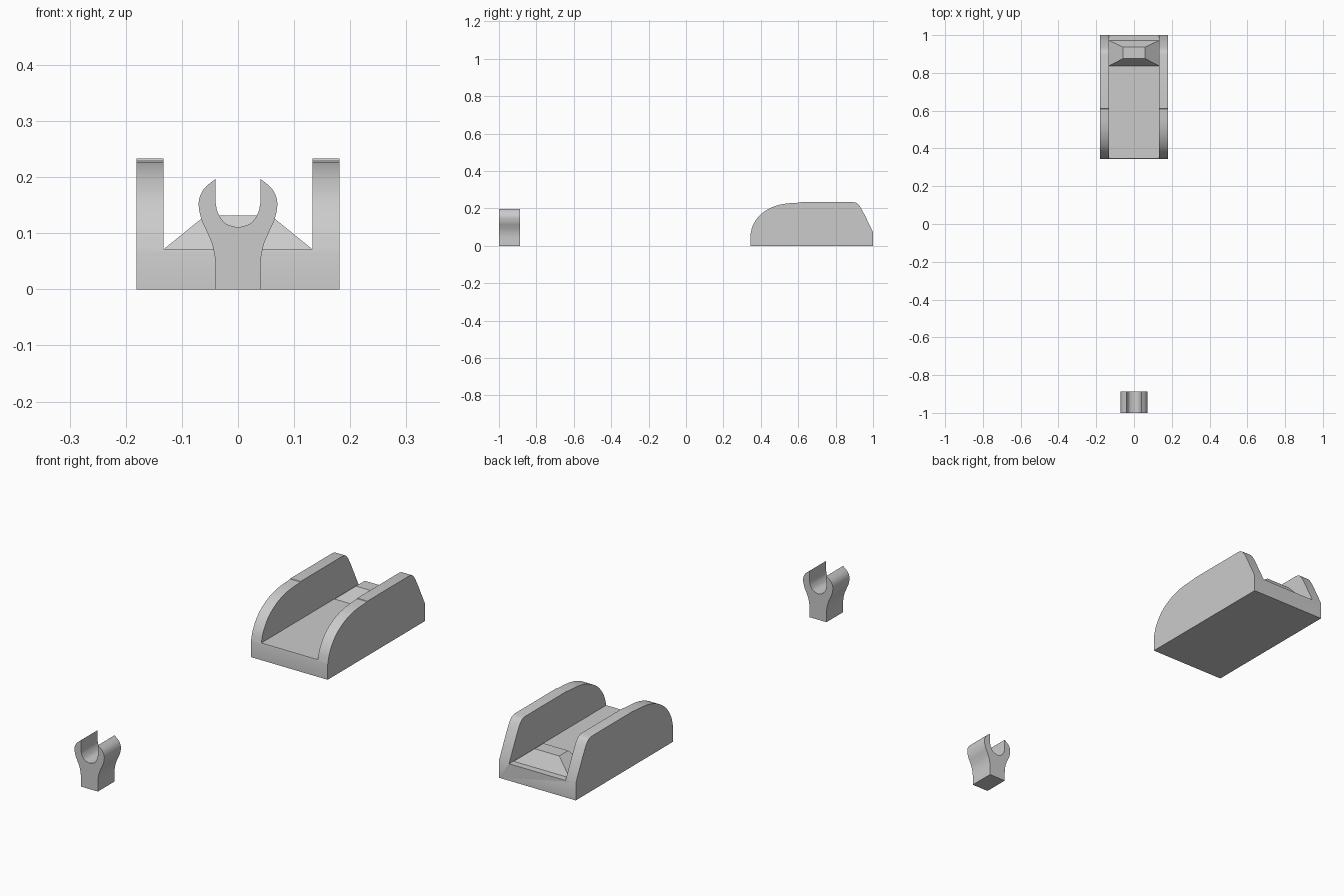
import bpy, bmesh
from mathutils import Vector

if "Cube" in bpy.data.objects:
    bpy.data.objects.remove(bpy.data.objects["Cube"])


def spline(pts, steps=5):
    """Smooth curve through 2D points (Catmull-Rom)."""
    p = [Vector(q) for q in pts]
    p = [2 * p[0] - p[1]] + p + [2 * p[-1] - p[-2]]
    out = []
    for a, b, c, d in zip(p, p[1:], p[2:], p[3:]):
        for i in range(steps):
            t = i / steps
            out.append(0.5 * (2 * b + (c - a) * t + (2 * a - 5 * b + 4 * c - d) * t * t
                              + (3 * b - a - 3 * c + d) * t ** 3))
    return [tuple(v) for v in out] + [tuple(pts[-1])]


def loft(name, loop_a, loop_b):
    """Closed solid between two matching loops of 3D points."""
    bm = bmesh.new()
    a = [bm.verts.new(v) for v in loop_a]
    b = [bm.verts.new(v) for v in loop_b]
    n = len(a)
    bm.faces.new(a)
    bm.faces.new(b[::-1])
    for i in range(n):
        j = (i + 1) % n
        bm.faces.new((a[j], a[i], b[i], b[j]))
    bmesh.ops.recalc_face_normals(bm, faces=bm.faces)
    me = bpy.data.meshes.new(name)
    bm.to_mesh(me)
    bm.free()
    ob = bpy.data.objects.new(name, me)
    bpy.context.collection.objects.link(ob)
    return ob


def activate(ob):
    bpy.ops.object.select_all(action='DESELECT')
    ob.select_set(True)
    bpy.context.view_layer.objects.active = ob


def rect(x, y0, y1, z):
    return [(-x, y0, z), (x, y0, z), (x, y1, z), (-x, y1, z)]


# cradle: side silhouette extruded across x, with an open channel cut through
front = spline([(0.345, 0.065), (0.358, 0.11), (0.385, 0.153), (0.42, 0.184),
                (0.47, 0.21), (0.53, 0.225), (0.61, 0.231)])
back = spline([(0.895, 0.233), (0.915, 0.227), (0.932, 0.207), (0.95, 0.175)], 4)
side = [(0.345, 0)] + front + [(0.612, 0.233)] + back + [(1.0, 0.074), (1.0, 0)]
cradle = loft("cradle", [(-0.181, y, z) for y, z in side], [(0.181, y, z) for y, z in side])
cutter = loft("channel_cutter", rect(0.133, 0.2, 1.2, 0.072), rect(0.133, 0.2, 1.2, 0.4))
cutter.hide_render = True
cut = cradle.modifiers.new("channel", 'BOOLEAN')
cut.object = cutter
cut.solver = 'EXACT'
activate(cradle)
bpy.ops.object.modifier_apply(modifier="channel")
bpy.data.objects.remove(cutter)
bpy.ops.object.shade_smooth_by_angle(angle=0.5)

# tapered stop block on the channel floor
loft("stop_block", rect(0.133, 0.837, 0.972, 0.071), rect(0.058, 0.876, 0.936, 0.132))

# forked post: half outline mirrored across x, extruded along y
outer = [(0.04, 0)] + spline([(0.04, 0.03), (0.041, 0.055), (0.046, 0.08), (0.055, 0.102),
                              (0.065, 0.124), (0.07, 0.148), (0.068, 0.165),
                              (0.059, 0.181), (0.04, 0.197)])
inner = spline([(0.04, 0.155), (0.036, 0.137), (0.023, 0.118), (0, 0.11)])
half = outer + inner
outline = half + [(-x, z) for x, z in half[-2::-1]]
post = loft("forked_post", [(x, -1.0, z) for x, z in outline],
            [(x, -0.888, z) for x, z in outline])
activate(post)
bpy.ops.object.shade_smooth_by_angle(angle=0.5)
